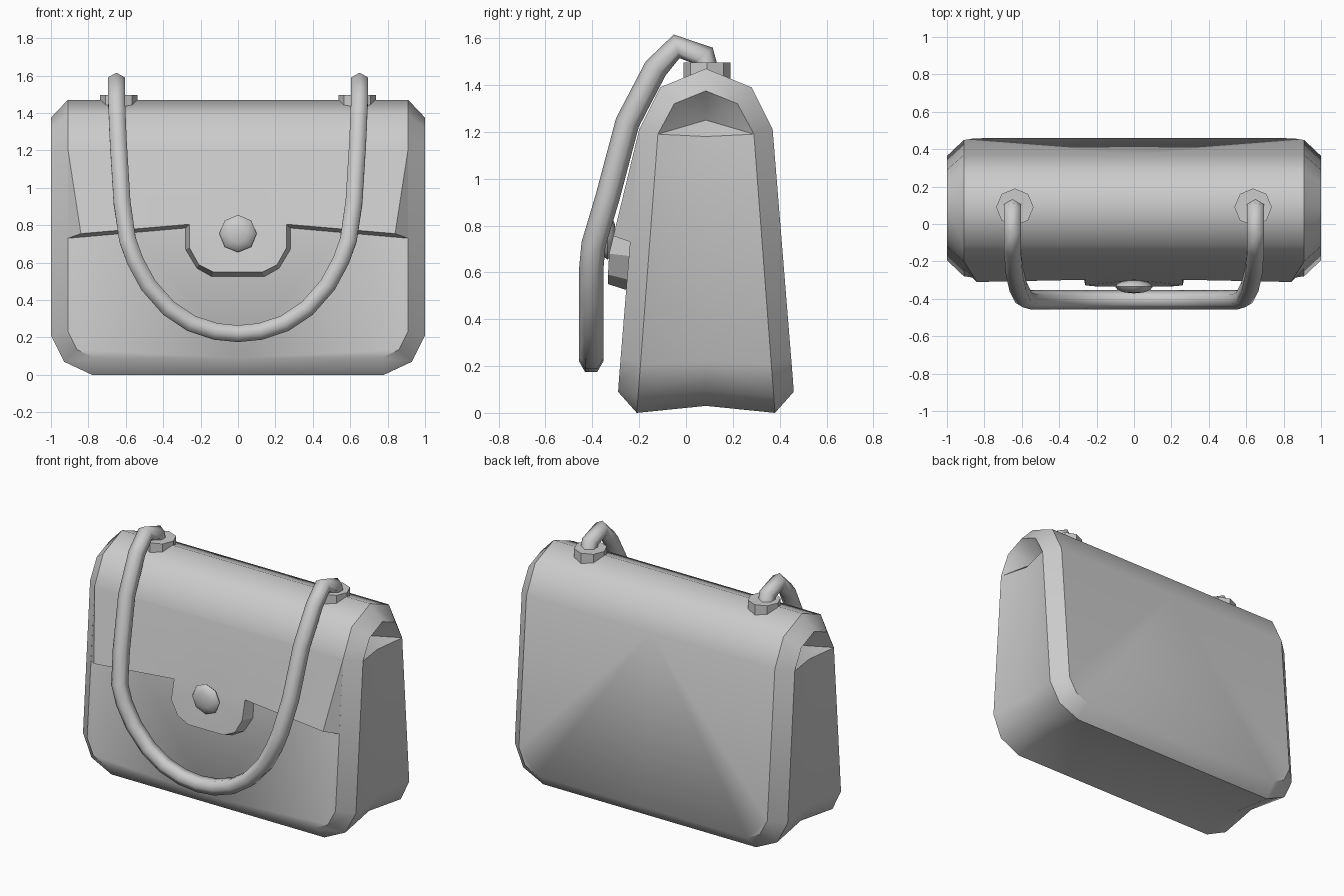
import bpy, bmesh, math
from mathutils import Matrix, Vector

cube = bpy.data.objects.get("Cube")
if cube:
    bpy.data.objects.remove(cube, do_unlink=True)

gray = bpy.data.materials.new("plain_gray")
gray.use_nodes = True
gray.diffuse_color = (0.6, 0.6, 0.6, 1)
gray.node_tree.nodes["Principled BSDF"].inputs["Base Color"].default_value = gray.diffuse_color

MID = 0.085  # depth centre of the bag


def add_object(name, bm, mirror=True, angle=40):
    """Turn a bmesh into a shaded object, mirrored across x if asked."""
    bmesh.ops.recalc_face_normals(bm, faces=bm.faces)
    mesh = bpy.data.meshes.new(name)
    bm.to_mesh(mesh)
    bm.free()
    mesh.materials.append(gray)
    ob = bpy.data.objects.new(name, mesh)
    bpy.context.collection.objects.link(ob)
    bpy.ops.object.select_all(action='DESELECT')
    ob.select_set(True)
    bpy.context.view_layer.objects.active = ob
    if mirror:
        mod = ob.modifiers.new("mirror", 'MIRROR')
        mod.use_clip = True
        bpy.ops.object.modifier_apply(modifier=mod.name)
    bpy.ops.object.shade_smooth_by_angle(angle=math.radians(angle))
    return ob


def add_row(bm, points):
    return [bm.verts.new(p) for p in points]


def strip(bm, a, b):
    for i in range(len(a) - 1):
        bm.faces.new((a[i], a[i + 1], b[i + 1], b[i]))


def both_sides(half):
    """Continue a front edge over the top and down the back."""
    back = [(x, 2 * MID - y, z) for x, y, z in reversed(half[:-1])]
    return half + back


# Bag body: panels, chamfered rims, folded gussets
bm = bmesh.new()
inner_pts = both_sides([(.77, -.29, .09), (.86, -.287, .135), (.91, -.279, .235),
                        (.91, -.2, 1.21), (.91, -.11, 1.39), (.91, MID, 1.47)])
outer_pts = both_sides([(.78, -.21, 0), (.93, -.205, .07), (1, -.194, .21),
                        (1, -.12, 1.19), (1, -.05, 1.32), (1, MID, 1.375)])
inner = add_row(bm, inner_pts)
outer = add_row(bm, outer_pts)
centre = {i: bm.verts.new((0, inner_pts[i][1], inner_pts[i][2])) for i in (0, 3, 4, 5, 6, 7, 10)}
strip(bm, inner, outer)
strip(bm, inner[3:8], [centre[i] for i in range(3, 8)])
bm.faces.new(inner[:4] + [centre[3], centre[0]])
bm.faces.new(inner[7:] + [centre[10], centre[7]])
fold = add_row(bm, [(.77, MID, .03), (.9, MID, .095), (.97, MID, .22), (.96, MID, 1.18)])
strip(bm, outer[:4], fold)
strip(bm, outer[:6:-1], fold)
base = add_row(bm, [(0, -.21, 0), (0, MID, .03), (0, 2 * MID + .21, 0)])
strip(bm, [outer[0], fold[0], outer[10]], base)
bm.faces.new((inner[0], outer[0], base[0], centre[0]))
bm.faces.new((inner[10], outer[10], base[2], centre[10]))
# Hollow tuck at the top of each gusset
tuck = bm.verts.new((.87, MID, 1.25))
ring = outer[3:8] + [fold[3]]
for a, b in zip(ring, ring[1:] + ring[:1]):
    bm.faces.new((a, b, tuck))
# Keep rim edges crisp, arch and gusset smooth
body = add_object("bag_body", bm, angle=50)
rim = {tuple(round(c, 3) for c in p) for p in inner_pts}
lip = {tuple(round(c, 3) for c in p) for p in outer_pts}
for e in body.data.edges:
    ends = [body.data.vertices[v].co for v in e.vertices]
    keys = [(round(abs(p.x), 3), round(p.y, 3), round(p.z, 3)) for p in ends]
    same_side = ends[0].x * ends[1].x > 0
    if same_side and (all(k in rim for k in keys) or all(k in lip for k in keys)):
        e.use_edge_sharp = True

# Front flap with its clasp tab
bm = bmesh.new()
face_y = lambda z: -.2 - (1.21 - z) * .242
wall_y = lambda z: -.2 - (1.21 - z) * .08
face_edge = [(.84, .755), (.26, .805), (.26, .68), (.21, .59), (.13, .55), (0, .55)]
wall_edge = [(.91, .73), (.28, .785), (.28, .67), (.22, .57), (.14, .525), (0, .525)]
front = add_row(bm, [(x, max(face_y(z), -.333), z) for x, z in face_edge])
wall = add_row(bm, [(x, wall_y(z), z) for x, z in wall_edge])
strip(bm, front, wall)
hinge = add_row(bm, [(.91, -.2, 1.21), (.26, -.2, 1.21), (0, -.2, 1.21)])
waist = bm.verts.new((0, face_y(.805), .805))
bm.faces.new((hinge[0], hinge[1], front[1], front[0]))
bm.faces.new((hinge[1], hinge[2], waist, front[1]))
bm.faces.new(front[1:] + [waist])
bm.faces.new((hinge[0], front[0], wall[0]))
add_object("front_flap", bm, angle=20)

# Clasp button
bm = bmesh.new()
bmesh.ops.create_uvsphere(bm, u_segments=8, v_segments=6, radius=.1)
bm.transform(Matrix.Translation((0, -.335, .755)) @ Matrix.Rotation(math.radians(90), 4, 'X')
             @ Matrix.Diagonal((1, 1, .36, 1)))
add_object("clasp_button", bm, mirror=False, angle=60)

# Handle sockets on the top
for side, x in (("left", .637), ("right", -.637)):
    bm = bmesh.new()
    bmesh.ops.create_cone(bm, cap_ends=True, segments=8, radius1=.1, radius2=.1, depth=.075)
    bm.transform(Matrix.Translation((x, MID + .005, 1.458)))
    add_object(side + "_handle_socket", bm, mirror=False, angle=30)

# Handle: six-sided tube swept along a hanging loop
half = [(.65, .09, 1.45), (.65, .075, 1.525), (.65, -.04, 1.565), (.65, -.13, 1.47),
        (.64, -.25, 1.24), (.62, -.335, .92), (.59, -.395, .72), (.55, -.405, .61),
        (.48, -.405, .48), (.37, -.405, .355), (.25, -.405, .275), (.12, -.405, .232)]
path = half + [(0, -.405, .22)] + [(-x, y, z) for x, y, z in reversed(half)]
bm = bmesh.new()
pts = [Vector(p) for p in path]
rings = []
for i, p in enumerate(pts):
    before = (p - pts[max(i - 1, 0)]).normalized()
    after = (pts[min(i + 1, len(pts) - 1)] - p).normalized()
    along = (before + after).normalized()
    # The bag's side direction turns gradually to follow the loop
    depth = Vector((0, -1, 0)) if abs(p.x) < .6 else along.cross(Vector((1, 0, 0)) * (1 if p.x > 0 else -1))
    depth = (depth - along * depth.dot(along)).normalized()
    if p.x > .6 and depth.y > 0 and p.z < 1.4:
        depth = -depth
    across = along.cross(depth)
    rings.append((depth, across, p))
# Keep neighbouring rings aligned so the tube never twists
loops = []
last = None
for depth, across, p in rings:
    if last is not None and depth.dot(last) < 0:
        depth, across = -depth, -across
    last = depth
    loops.append(add_row(bm, [p + .052 * (depth * math.cos(k * math.pi / 3) + across * math.sin(k * math.pi / 3))
                              for k in range(6)]))
for a, b in zip(loops, loops[1:]):
    strip(bm, a + a[:1], b + b[:1])
bm.faces.new(loops[0])
bm.faces.new(loops[-1])
add_object("handle", bm, mirror=False, angle=65)
